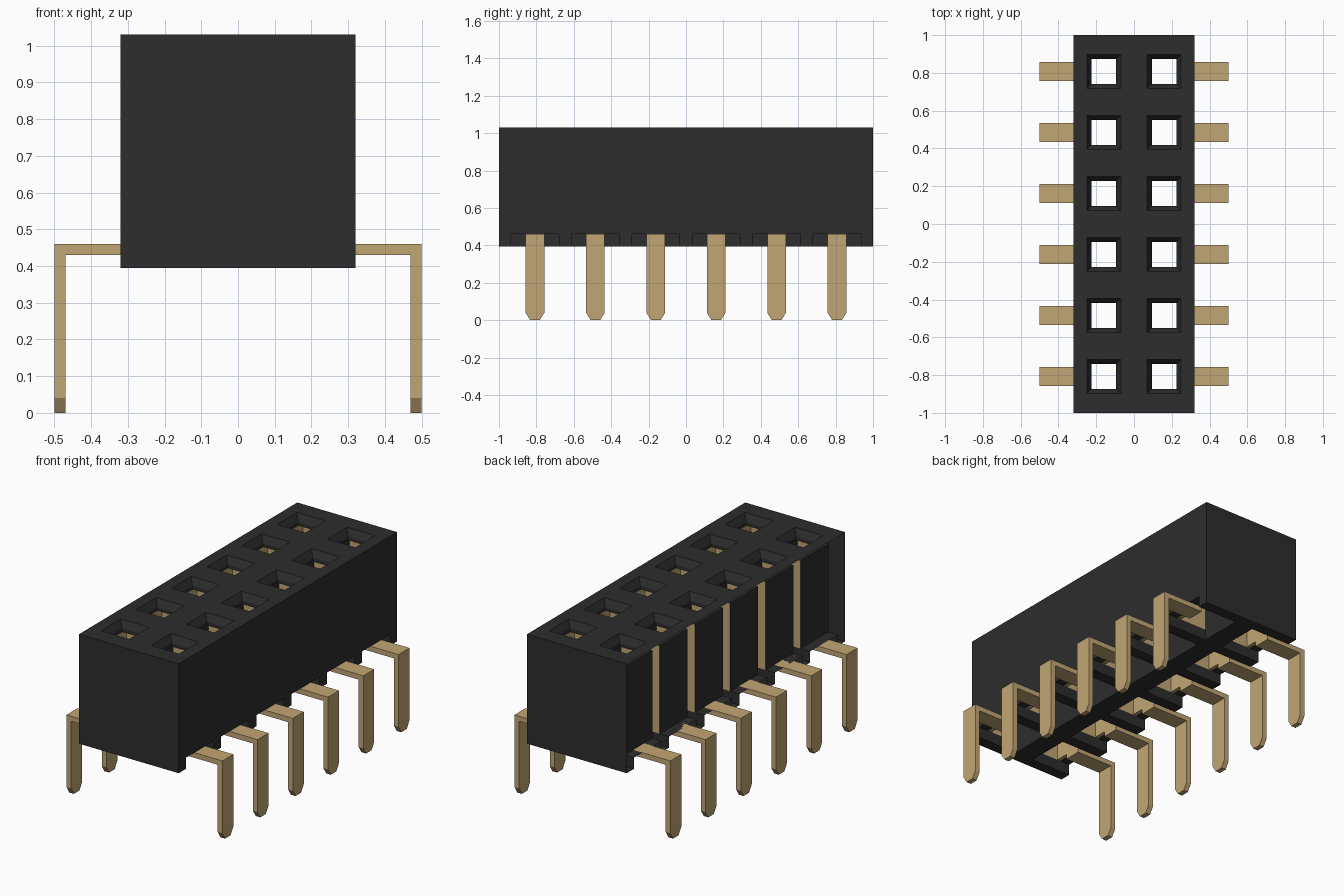
import bpy, bmesh

cube = bpy.data.objects.get("Cube")
if cube:
    bpy.data.objects.remove(cube, do_unlink=True)


def material(name, rgb):
    m = bpy.data.materials.new(name)
    m.use_nodes = True
    m.diffuse_color = (*rgb, 1)
    bsdf = next(n for n in m.node_tree.nodes if n.type == 'BSDF_PRINCIPLED')
    bsdf.inputs["Base Color"].default_value = (*rgb, 1)
    return m


black = material("black plastic", (0.026, 0.026, 0.026))
gold = material("gold metal", (0.533, 0.381, 0.178))

PITCH, HX, HOLE_X = 0.323, 0.32, 0.16
Z0, Z_NOTCH, Z_CAV, Z1 = 0.395, 0.46, 0.97, 1.03
CAV_IN, CAV_OUT, CAV_HALF = 0.06, 0.26, 0.128
ROWS = [(i - 2.5) * PITCH for i in range(6)]
SLOTS = [(side, y) for side in (-1, 1) for y in ROWS]


def loft(bm, rings):
    """Closed solid through rings that have equal numbers of points."""
    vs = [[bm.verts.new(p) for p in ring] for ring in rings]
    faces = [bm.faces.new(vs[0]), bm.faces.new(vs[-1])]
    n = len(vs[0])
    for a, b in zip(vs, vs[1:]):
        for i in range(n):
            j = (i + 1) % n
            faces.append(bm.faces.new((a[i], a[j], b[j], b[i])))
    bmesh.ops.recalc_face_normals(bm, faces=faces)


def box(bm, x0, x1, y0, y1, z0, z1):
    loft(bm, [[(x0, y0, z), (x1, y0, z), (x1, y1, z), (x0, y1, z)] for z in (z0, z1)])


def finish(bm, name, *mats):
    me = bpy.data.meshes.new(name)
    bm.to_mesh(me)
    bm.free()
    ob = bpy.data.objects.new(name, me)
    bpy.context.collection.objects.link(ob)
    for m in mats:
        me.materials.append(m)
    return ob


# Housing block
bm = bmesh.new()
box(bm, -HX, HX, -1, 1, Z0, Z1)
housing = finish(bm, "housing", black, gold)

# Contact cavities with a notch to the outside at the bottom
bm = bmesh.new()
profile = [(CAV_IN, Z0 - 0.05), (HX + 0.05, Z0 - 0.05), (HX + 0.05, Z_NOTCH),
           (CAV_OUT, Z_NOTCH), (CAV_OUT, Z_CAV), (CAV_IN, Z_CAV)]
for side, y in SLOTS:
    loft(bm, [[(side * x, y + d, z) for x, z in profile] for d in (-CAV_HALF, CAV_HALF)])
cavity_cutter = finish(bm, "cavity_cutter", black)

# Square entry holes with a funnel rim
bm = bmesh.new()
for side, y in SLOTS:
    cx = side * HOLE_X
    loft(bm, [[(cx + a * r, y + b * r, z) for a, b in ((-1, -1), (1, -1), (1, 1), (-1, 1))]
              for r, z in ((0.066, 0.9), (0.066, 0.99), (0.09, Z1), (0.09, Z1 + 0.05))])
hole_cutter = finish(bm, "hole_cutter", black)

bpy.context.view_layer.objects.active = housing
for cutter in (cavity_cutter, hole_cutter):
    cutter.hide_render = True
    mod = housing.modifiers.new("cut", 'BOOLEAN')
    mod.operation, mod.solver, mod.object = 'DIFFERENCE', 'EXACT', cutter
    bpy.ops.object.modifier_apply(modifier=mod.name)
    bpy.data.objects.remove(cutter, do_unlink=True)

# Open the -x side and line the cavity sides with gold
bm = bmesh.new()
bm.from_mesh(housing.data)
bmesh.ops.delete(bm, geom=[f for f in bm.faces if f.calc_center_median().x < -HX + 0.001],
                 context='FACES')
inner = [f for f in bm.faces if abs(f.normal.y) > 0.9 and abs(f.calc_center_median().y) < 0.95]
geom = set(inner)
for f in inner:
    geom.update(f.edges)
    geom.update(f.verts)
bmesh.ops.bisect_plane(bm, geom=list(geom), plane_co=(0, 0, Z_NOTCH), plane_no=(0, 0, 1))
for f in bm.faces:
    c = f.calc_center_median()
    lining = abs(f.normal.y) > 0.9 and abs(c.y) < 0.95 and Z_NOTCH < c.z < Z_CAV
    f.material_index = 1 if lining else 0
bm.to_mesh(housing.data)
bm.free()

# Contacts: inner plate, horizontal arm and pointed leg
T, W = 0.03, 0.05
for k, (side, y) in enumerate(SLOTS):
    bm = bmesh.new()
    xs = sorted((side * 0.236, side * 0.257))
    box(bm, *xs, y - 0.125, y + 0.125, Z_NOTCH, Z_CAV - 0.01)
    xs = sorted((side * 0.236, side * (0.5 - T)))
    box(bm, *xs, y - W, y + W, Z_NOTCH - T, Z_NOTCH)
    leg = [(-W, Z_NOTCH), (-W, 0.04), (-0.025, 0), (0.025, 0), (W, 0.04), (W, Z_NOTCH)]
    loft(bm, [[(side * x, y + d, z) for d, z in leg] for x in (0.5 - T, 0.5)])
    finish(bm, f"{'right' if side < 0 else 'left'}_pin_{k % 6 + 1}", gold)
